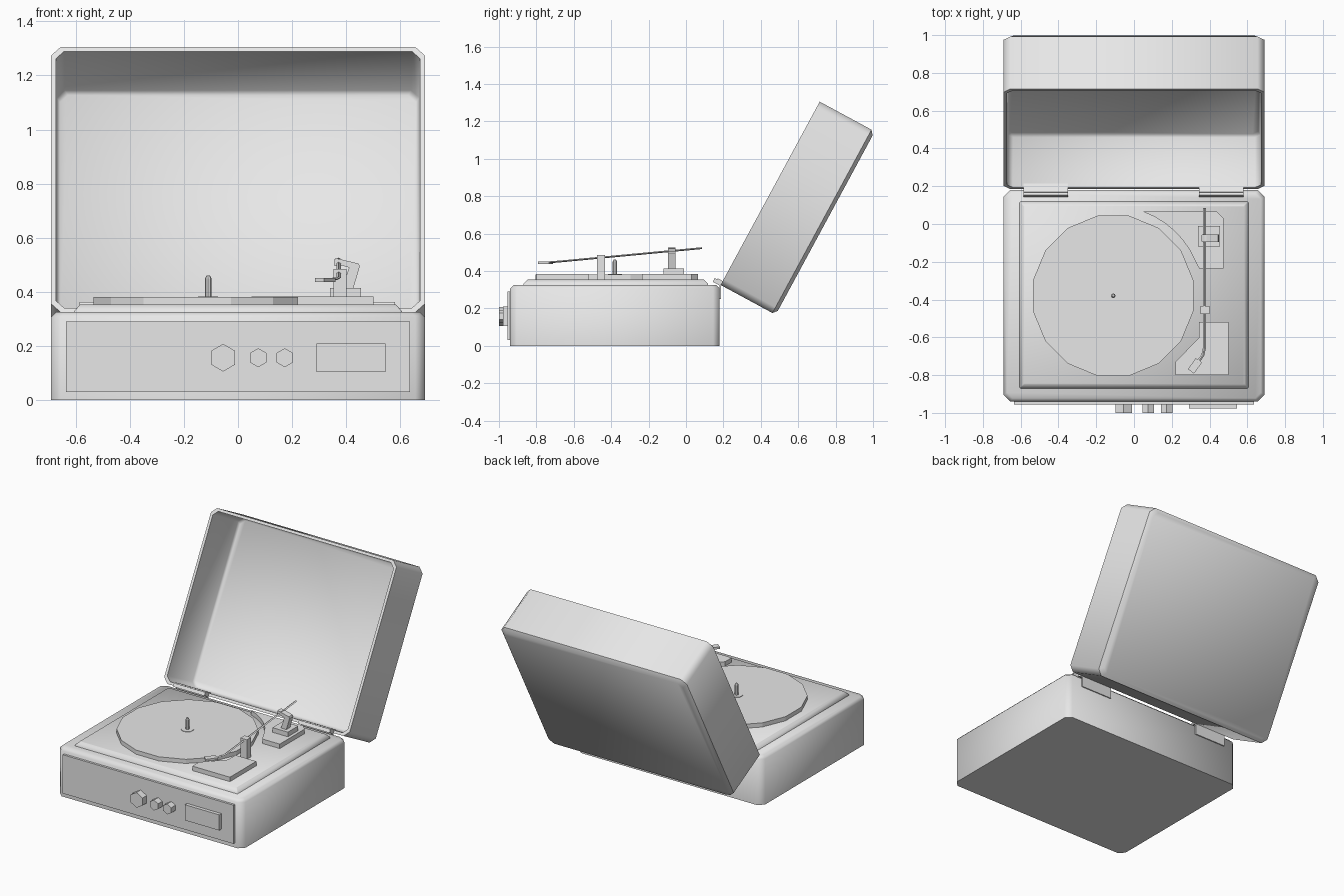
import bpy
import bmesh
from math import radians, pi, sin, cos
from mathutils import Matrix, Vector

old = bpy.data.objects.get("Cube")
if old:
    bpy.data.objects.remove(old)

grey = bpy.data.materials.new("light grey")
grey.use_nodes = True
grey.diffuse_color = (0.8, 0.8, 0.8, 1)
grey.node_tree.nodes["Principled BSDF"].inputs["Base Color"].default_value = (0.8, 0.8, 0.8, 1)


def loft(name, loops, matrix=Matrix(), smooth=0):
    """Skin a stack of equal-length loops and cap both ends."""
    bm = bmesh.new()
    rings = [[bm.verts.new(matrix @ Vector(p)) for p in loop] for loop in loops]
    n = len(rings[0])
    for a, b in zip(rings, rings[1:]):
        for i in range(n):
            j = (i + 1) % n
            bm.faces.new((a[i], a[j], b[j], b[i]))
    bm.faces.new(rings[0])
    bm.faces.new(rings[-1])
    bmesh.ops.recalc_face_normals(bm, faces=bm.faces[:])
    mesh = bpy.data.meshes.new(name)
    bm.to_mesh(mesh)
    bm.free()
    mesh.materials.append(grey)
    obj = bpy.data.objects.new(name, mesh)
    bpy.context.collection.objects.link(obj)
    if smooth:
        bpy.ops.object.select_all(action='DESELECT')
        obj.select_set(True)
        bpy.context.view_layer.objects.active = obj
        bpy.ops.object.shade_smooth_by_angle(angle=radians(smooth))
    return obj


def rect(x0, x1, y0, y1, z, cut=0.03, inset=0.0):
    """Rectangle loop with clipped corners."""
    x0, x1, y0, y1 = x0 + inset, x1 - inset, y0 + inset, y1 - inset
    c = cut
    return [(x0 + c, y0, z), (x1 - c, y0, z), (x1, y0 + c, z), (x1, y1 - c, z),
            (x1 - c, y1, z), (x0 + c, y1, z), (x0, y1 - c, z), (x0, y0 + c, z)]


def prism(name, points, z0, z1, matrix=Matrix()):
    return loft(name, [[(x, y, z) for x, y in points] for z in (z0, z1)], matrix)


def box(name, x0, x1, y0, y1, z0, z1, matrix=Matrix()):
    return prism(name, [(x0, y0), (x1, y0), (x1, y1), (x0, y1)], z0, z1, matrix)


def polygon(x, y, r, n, turn=0.0):
    return [(x + r * cos(2 * pi * i / n + turn), y + r * sin(2 * pi * i / n + turn))
            for i in range(n)]


# Case with softened top edge
case = (-0.69, 0.69, -0.94, 0.18)
loft("case", [rect(*case, 0, 0.035), rect(*case, 0.307, 0.035),
              rect(*case, 0.325, 0.03, 0.018)], smooth=50)

# Raised deck plate
deck = (-0.605, 0.605, -0.87, 0.118)
loft("deck_plate", [rect(*deck, 0.32, 0.004), rect(*deck, 0.33, 0.004),
                    rect(*deck, 0.353, 0.004, 0.022)], smooth=60)

# Front panel, knobs and badge plate
box("front_panel", -0.635, 0.635, -0.955, -0.93, 0.03, 0.29)
box("front_plate", 0.29, 0.545, -0.978, -0.95, 0.105, 0.21)
to_front = Matrix.Rotation(radians(90), 4, 'X')
for name, x, r in (("large_knob", -0.055, 0.051), ("middle_knob", 0.075, 0.035),
                   ("small_knob", 0.173, 0.035)):
    prism(name, polygon(x, 0.157, r, 6, pi / 6), 0.95, 1.0, to_front)

# Platter and spindle
cx, cy = -0.11, -0.38
prism("platter", polygon(cx, cy, 0.432, 16, pi / 16), 0.353, 0.381)
prism("spindle_washer", polygon(cx, cy, 0.04, 8, pi / 8), 0.381, 0.384)
prism("spindle", polygon(cx, cy, 0.012, 8), 0.381, 0.45)
loft("spindle_tip", [[(x, y, z) for x, y in polygon(cx, cy, r, 8)]
                     for r, z in ((0.012, 0.45), (0.006, 0.461))])

# Raised pads beside the platter
arc = [(cx + 0.472 * cos(radians(a)), cy + 0.472 * sin(radians(a)))
       for a in range(22, 71, 8)]
prism("rear_pad", [(0.345, -0.235), (0.475, -0.235), (0.475, 0.03), (0.44, 0.065),
                   (0.05, 0.065)] + arc[::-1], 0.35, 0.383)
prism("front_pad", [(0.22, -0.8), (0.5, -0.8), (0.5, -0.52), (0.345, -0.52),
                    (0.345, -0.6), (0.22, -0.73)], 0.35, 0.383)

# Tonearm pivot and rest
box("pivot_base", 0.34, 0.455, -0.12, -0.01, 0.383, 0.414)
upright = Matrix.Rotation(radians(90), 4, 'X')
prism("pivot_bracket", [(0.385, 0.41), (0.425, 0.41), (0.45, 0.495), (0.445, 0.505),
                        (0.36, 0.525), (0.36, 0.505), (0.41, 0.49)], 0.055, 0.095, upright)
box("pivot_collar", 0.357, 0.385, -0.092, -0.058, 0.495, 0.522)
box("arm_rest", 0.352, 0.4, -0.477, -0.433, 0.35, 0.484)

# Tonearm swept along a bent path
path = [Vector(p) for p in ((0.372, 0.085, 0.522), (0.372, -0.66, 0.452),
                            (0.364, -0.695, 0.449), (0.335, -0.735, 0.446))]
sides = [Vector((0.008, 0, 0))] * 2 + [Vector((0.0075, -0.003, 0)), Vector((0.007, -0.005, 0))]
up = Vector((0, 0, 0.005))
loft("tonearm", [[p + s, p + up, p - s, p - up] for p, s in zip(path, sides)])

# Headshell at the end of the arm
head = Matrix.Translation((0.326, -0.746, 0.445)) @ Matrix.Rotation(radians(-36), 4, 'Z')
box("headshell", -0.02, 0.02, -0.042, 0.03, -0.008, 0.006, head)

# Open hollow lid, tilted back on its lower rim
tilt = Matrix.Translation((0, 0.185, 0.325)) @ Matrix.Rotation(radians(61.6), 4, 'X')
lid = (-0.69, 0.69, 0.0, 1.114)
loft("lid", [rect(*lid, -0.315, 0.03, 0.032), rect(*lid, -0.3, 0.03, 0.02),
             rect(*lid, 0, 0.03, 0.018), rect(*lid, 0, 0.035),
             rect(*lid, -0.315, 0.035), rect(*lid, -0.335, 0.03, 0.024)],
     tilt, smooth=50)

# Pair of hinges: rear leaf, lid leaf and knuckle
for side, x0, x1 in (("right", -0.585, -0.35), ("left", 0.345, 0.58)):
    box(side + "_hinge_leaf", x0, x1, 0.178, 0.187, 0.25, 0.325)
    box(side + "_hinge_lid_leaf", x0, x1, 0.016, 0.024, -0.02, 0.03, tilt)
    box(side + "_hinge_knuckle", x0, x1, -0.005, 0.018, 0.0, 0.045, tilt)
